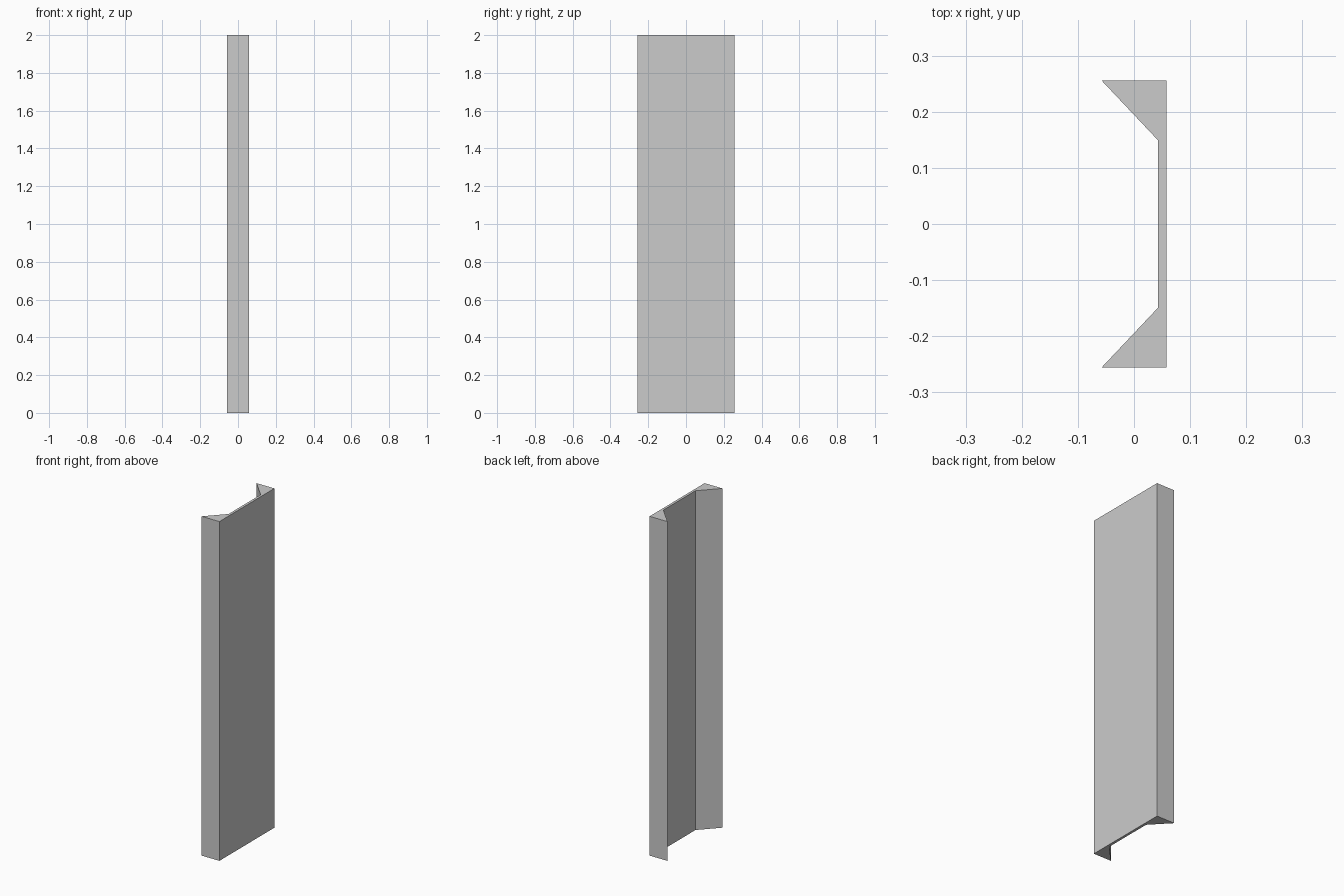
import bpy, bmesh

if "Cube" in bpy.data.objects:
    bpy.data.objects.remove(bpy.data.objects["Cube"])

HEIGHT = 2.0
# Half cross-section: thin web, then a wedge-shaped flange
half = [(0.058, 0.256), (-0.058, 0.256), (0.043, 0.149)]
# Mirror across y = 0 to close the outline
outline = half + [(x, -y) for x, y in reversed(half)]

# Channel post: extrude the outline upward
bm = bmesh.new()
base = bm.faces.new([bm.verts.new((x, y, 0)) for x, y in outline])
top = bmesh.ops.extrude_face_region(bm, geom=[base], use_keep_orig=True)["geom"]
bmesh.ops.translate(bm, vec=(0, 0, HEIGHT),
                    verts=[g for g in top if isinstance(g, bmesh.types.BMVert)])
bmesh.ops.recalc_face_normals(bm, faces=bm.faces)
mesh = bpy.data.meshes.new("channel_post")
bm.to_mesh(mesh)
bm.free()
bpy.context.collection.objects.link(bpy.data.objects.new("channel_post", mesh))
